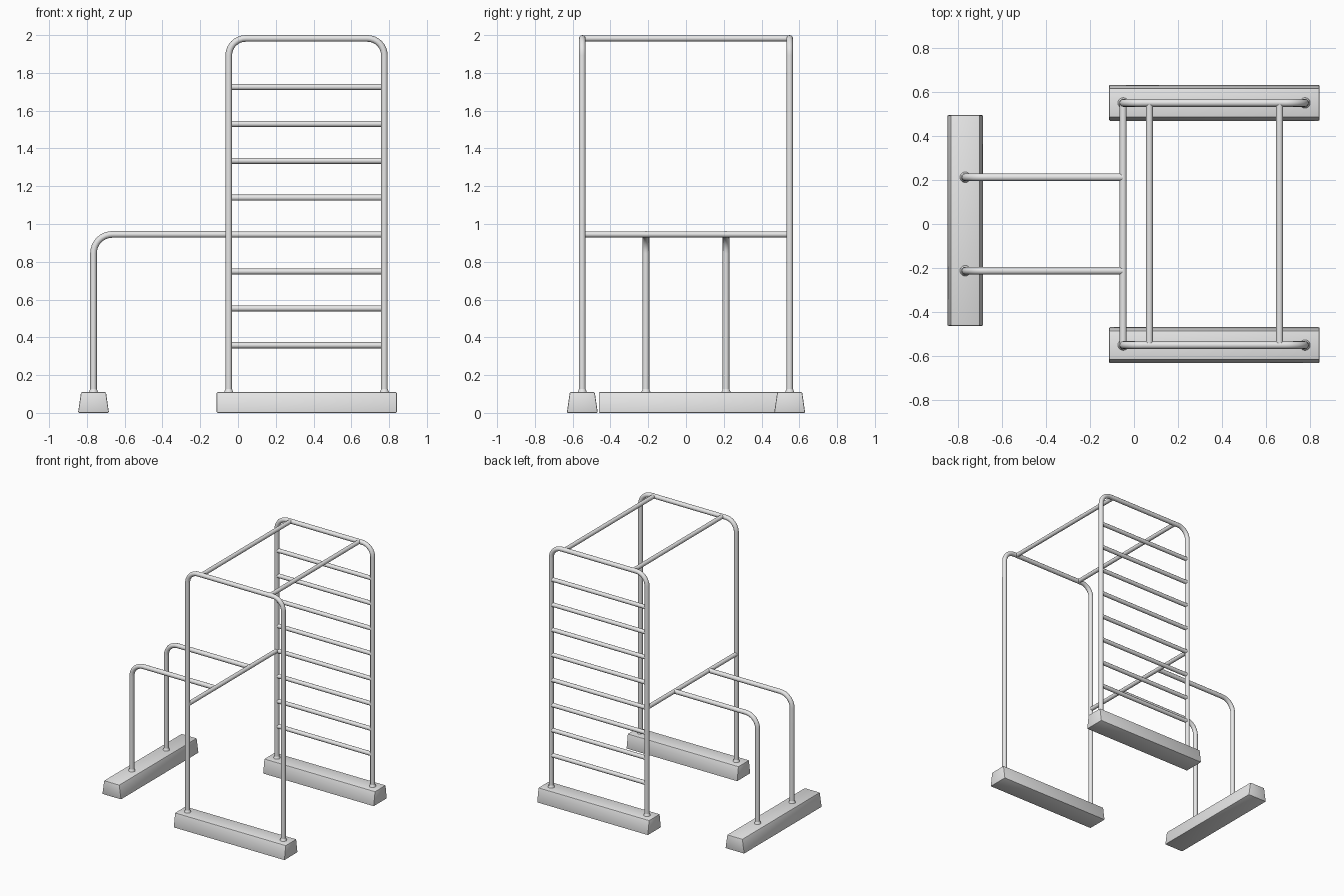
import bpy, bmesh, math
from mathutils import Matrix, Vector

if "Cube" in bpy.data.objects:
    bpy.data.objects.remove(bpy.data.objects["Cube"], do_unlink=True)

GREY = (0.8, 0.8, 0.8, 1)
mat = bpy.data.materials.new("light_grey")
mat.use_nodes = True
mat.diffuse_color = GREY
mat.node_tree.nodes["Principled BSDF"].inputs["Base Color"].default_value = GREY

TUBE, BAR = 0.0175, 0.016
FOOT_TOP = 0.11
LEFT, RIGHT = -0.049, 0.775      # uprights of the tall frames
FRAME_Y = 0.549
FRAME_TOP = 2 - TUBE
RAIL_X, RAIL_Y, RAIL_Z = -0.765, 0.212, 0.945


def finish(obj, angle=40):
    bpy.context.collection.objects.link(obj)
    bpy.ops.object.select_all(action="DESELECT")
    obj.select_set(True)
    bpy.context.view_layer.objects.active = obj
    if obj.type == "CURVE":
        bpy.ops.object.convert(target="MESH")
        obj = bpy.context.object
    obj.data.materials.clear()
    obj.data.materials.append(mat)
    bpy.ops.object.shade_smooth_by_angle(angle=math.radians(angle))
    return obj


def rounded(points, radius, steps=8):
    """Replace every inner right-angle corner of a path with an arc."""
    pts = [Vector(p) for p in points]
    path = [pts[0]]
    for a, b, c in zip(pts, pts[1:], pts[2:]):
        u, v = (a - b).normalized(), (c - b).normalized()
        for i in range(steps + 1):
            t = math.pi / 2 * i / steps
            path.append(b + radius * (u * (1 - math.sin(t)) + v * (1 - math.cos(t))))
    return path + [pts[-1]]


def tube(name, points, radius, bend=0.09):
    curve = bpy.data.curves.new(name, "CURVE")
    curve.dimensions = "3D"
    curve.bevel_depth = radius
    curve.bevel_resolution = 4
    curve.use_fill_caps = True
    path = rounded(points, bend)
    spline = curve.splines.new("POLY")
    spline.points.add(len(path) - 1)
    for point, co in zip(spline.points, path):
        point.co = (*co, 1)
    return finish(bpy.data.objects.new(name, curve))


def collar(name, x, y):
    """Small weld ring where a post meets its foot."""
    bm = bmesh.new()
    bmesh.ops.create_cone(bm, cap_ends=True, segments=16, radius1=0.025,
                          radius2=TUBE, depth=0.018,
                          matrix=Matrix.Translation((x, y, FOOT_TOP + 0.007)))
    mesh = bpy.data.meshes.new(name)
    bm.to_mesh(mesh)
    bm.free()
    finish(bpy.data.objects.new(name, mesh))


def foot(name, x, y, length, turn=0):
    """Long block with a trapezoid section and softened edges."""
    bm = bmesh.new()
    bmesh.ops.create_cube(bm, size=1)
    for v in bm.verts:
        half = 0.066 if v.co.z > 0 else 0.082
        v.co = (v.co.x * length, math.copysign(half, v.co.y), (v.co.z + 0.5) * FOOT_TOP)
    bmesh.ops.bevel(bm, geom=bm.edges[:], offset=0.006, segments=2,
                    profile=0.5, affect="EDGES")
    bm.transform(Matrix.Translation((x, y, 0)) @ Matrix.Rotation(turn, 4, "Z"))
    mesh = bpy.data.meshes.new(name)
    bm.to_mesh(mesh)
    bm.free()
    finish(bpy.data.objects.new(name, mesh), 30)


# Tall hoop frames with their feet
for side, y in (("front", -FRAME_Y), ("back", FRAME_Y)):
    tube(side + "_frame", [(LEFT, y, 0.1), (LEFT, y, FRAME_TOP),
                           (RIGHT, y, FRAME_TOP), (RIGHT, y, 0.1)], TUBE)
    foot(side + "_foot", 0.364, y, 0.955)
    for end, x in (("right", LEFT), ("left", RIGHT)):
        collar(side + "_" + end + "_collar", x, y)

# Ladder rungs on the back frame
for i in range(8):
    z = 0.358 + i * 0.1953
    tube("rung_%d" % (i + 1), [(LEFT, FRAME_Y, z), (RIGHT, FRAME_Y, z)], BAR)

# Bars joining the two frames
for name, x, z in (("top_bar_right", 0.07, FRAME_TOP),
                   ("top_bar_left", 0.66, FRAME_TOP),
                   ("middle_bar", LEFT, RAIL_Z)):
    tube(name, [(x, -FRAME_Y, z), (x, FRAME_Y, z)], BAR)

# Parallel side rails and their foot
for side, y in (("front", -RAIL_Y), ("back", RAIL_Y)):
    tube(side + "_rail", [(RAIL_X, y, 0.1), (RAIL_X, y, RAIL_Z),
                          (LEFT, y, RAIL_Z)], TUBE, 0.1)
    collar(side + "_rail_collar", RAIL_X, y)
foot("rail_foot", RAIL_X, 0.016, 0.955, math.pi / 2)
